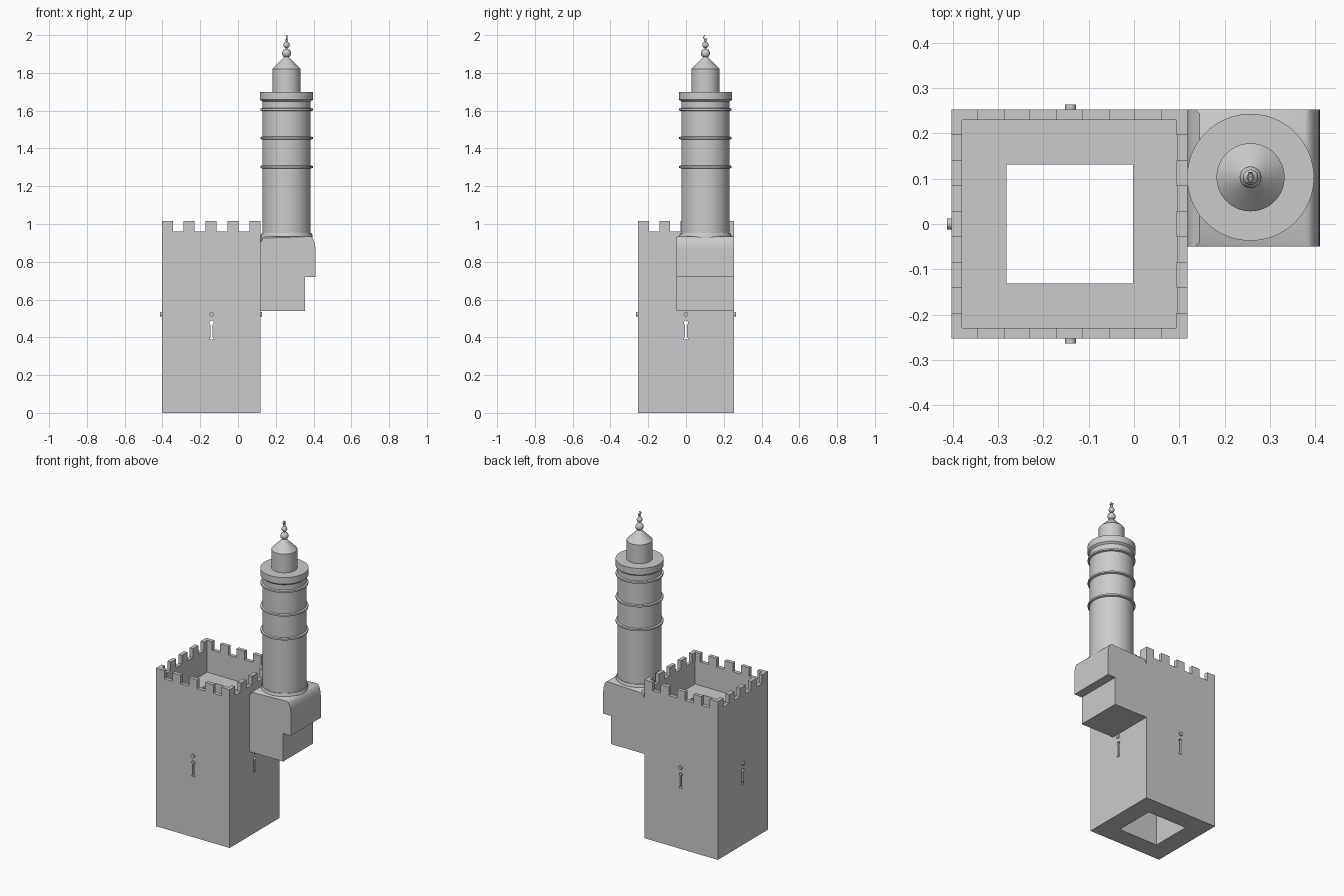
import bpy, bmesh
from math import sin, cos, pi

if "Cube" in bpy.data.objects:
    bpy.data.objects.remove(bpy.data.objects["Cube"])

X0, X1, Y = -0.403, 0.118, 0.253      # tower footprint
CX, CY = 0.257, 0.103                 # turret axis
MID = -0.14                           # slit position on front and back


def make(name, bm, smooth=False):
    bmesh.ops.recalc_face_normals(bm, faces=bm.faces[:])
    me = bpy.data.meshes.new(name)
    bm.to_mesh(me)
    bm.free()
    ob = bpy.data.objects.new(name, me)
    bpy.context.collection.objects.link(ob)
    bpy.ops.object.select_all(action='DESELECT')
    bpy.context.view_layer.objects.active = ob
    ob.select_set(True)
    if smooth:
        bpy.ops.object.shade_smooth_by_angle(angle=0.6)
    return ob


def box(bm, x0, x1, y0, y1, z0, z1):
    vs = bmesh.ops.create_cube(bm, size=1)['verts']
    for v in vs:
        v.co.x = x1 if v.co.x > 0 else x0
        v.co.y = y1 if v.co.y > 0 else y0
        v.co.z = z1 if v.co.z > 0 else z0


def prism(bm, pts, place, a, b):
    """Extrude a 2D outline from depth a to b; place maps (u, v, depth) to xyz."""
    lo, hi = ([bm.verts.new(place(u, v, d)) for u, v in pts] for d in (a, b))
    bm.faces.new(lo)
    bm.faces.new(hi[::-1])
    n = len(pts)
    for i in range(n):
        j = (i + 1) % n
        bm.faces.new((lo[i], lo[j], hi[j], hi[i]))


def lathe(name, profile, n=64):
    bm = bmesh.new()
    vs = [bm.verts.new((CX + r, CY, z)) for r, z in profile]
    es = [bm.edges.new(p) for p in zip(vs, vs[1:])]
    bmesh.ops.spin(bm, geom=vs + es, cent=(CX, CY, 0), axis=(0, 0, 1),
                   angle=2 * pi, steps=n, use_merge=False)
    bmesh.ops.remove_doubles(bm, verts=bm.verts[:], dist=1e-5)
    return make(name, bm, True)


def along_y(u, v, d): return (MID + u, d, v)
def along_x(u, v, d): return (d, u, v)
def circle(r, z, n=24): return [(r * cos(2 * pi * i / n), z + r * sin(2 * pi * i / n)) for i in range(n)]


# tower: nested rectangles from outer wall over the rim, down to the roof and shaft
bm = bmesh.new()
loops = []
for x0, x1, y, z in [(X0, X1, Y, 0), (X0, X1, Y, 0.96),
                     (X0 + 0.024, X1 - 0.022, Y - 0.024, 0.96),
                     (X0 + 0.024, X1 - 0.022, Y - 0.024, 0.81),
                     (-0.281, -0.002, 0.131, 0.81), (-0.281, -0.002, 0.131, 0)]:
    loops.append([bm.verts.new(c) for c in ((x0, -y, z), (x1, -y, z), (x1, y, z), (x0, y, z))])
for a, b in zip(loops, loops[1:] + loops[:1]):
    for i in range(4):
        j = (i + 1) % 4
        bm.faces.new((a[i], a[j], b[j], b[i]))
tower = make("tower", bm)

# arrow slits cut through all four walls
half = [(0.013, 0.388), (0.006, 0.402), (0.006, 0.468)]
half += [(0.012 * cos(t), 0.478 + 0.012 * sin(t)) for t in (-0.5, 0, 0.5, 1.0)]
slit = half + [(-u, v) for u, v in half[::-1]]
for place in (along_y, along_x):
    bm = bmesh.new()
    prism(bm, slit, place, -0.6, 0.6)
    cutter = make("slit_cutter", bm)
    cutter.hide_render = True
    mod = tower.modifiers.new("slits", 'BOOLEAN')
    mod.operation, mod.solver, mod.object = 'DIFFERENCE', 'EXACT', cutter
    bpy.context.view_layer.objects.active = tower
    bpy.ops.object.modifier_apply(modifier=mod.name)
    bpy.data.objects.remove(cutter)

# battlements: merlon, gap, merlon ... around the rim
bm = bmesh.new()
T, N = 0.024, 9
dx, dy = (X1 - X0) / N, 2 * Y / N
for i in range(0, N, 2):
    for y in (-Y, Y - T):
        box(bm, X0 + i * dx, X0 + (i + 1) * dx, y, y + T, 0.96, 1.015)
    # corner merlons stop at the front and back rows
    a = -Y + i * dy + (T if i == 0 else 0)
    b = -Y + (i + 1) * dy - (T if i == N - 1 else 0)
    for x in (X0, X1 - T):
        box(bm, x, x + T, a, b, 0.96, 1.015)
make("battlements", bm)

# round pegs above the slits
bm = bmesh.new()
for s in (-1, 1):
    prism(bm, circle(0.012, 0.522), along_y, s * (Y - 0.01), s * (Y + 0.011))
for a, b in ((X0 + 0.01, X0 - 0.009), (X1 - 0.01, X1 + 0.009)):
    prism(bm, circle(0.012, 0.522), along_x, a, b)
make("pegs", bm, True)

# stepped corbel carrying the turret, rounded at its outer shoulder
outline = [(X1, 0.54), (0.355, 0.54), (0.355, 0.72), (0.41, 0.72)]
outline += [(0.378 + 0.032 * cos(t * pi / 16), 0.86 + 0.075 * sin(t * pi / 16)) for t in range(9)]
outline += [(0.145, 0.935), (0.128, 0.92), (X1, 0.90)]
bm = bmesh.new()
prism(bm, outline, lambda u, v, d: (u, d, v), -0.05, Y)
# front and back top edges lean inward
top = [e for e in bm.edges if all(v.co.z > 0.934 for v in e.verts)
       and abs(e.verts[0].co.y - e.verts[1].co.y) < 1e-4]
bmesh.ops.bevel(bm, geom=top, offset=0.01, segments=1, affect='EDGES')
make("turret_corbel", bm, True)

# turret shaft with ring mouldings, collar, drum and conical roof
R, RR = 0.128, 0.139
prof = [(0, 0.90), (0.137, 0.90), (0.137, 0.942), (0.132, 0.952), (R, 0.952)]
for z in (1.302, 1.455, 1.606):
    prof += [(R, z - 0.008), (RR, z - 0.005), (RR, z + 0.005), (R, z + 0.008)]
prof += [(R, 1.648), (0.14, 1.658), (0.14, 1.70), (0.075, 1.70), (0.075, 1.82), (0.008, 1.888), (0, 1.888)]
lathe("turret", prof)


# finial of stacked balls on a thin rod
def ball(r, z, n=12):
    return [(r * sin(t * pi / n), z - r * cos(t * pi / n)) for t in range(1, n)]


lathe("finial", [(0, 1.87)] + ball(0.024, 1.904) + ball(0.017, 1.948)
      + ball(0.008, 1.972) + [(0, 1.981)], 24)

# crescent facing sideways
arc = [(-0.9 + t * (2 * pi - 1.6) / 16) for t in range(17)]
pts = [(0.012 * sin(a + pi * 0.78 + 0.0), 1.988 + 0.012 * cos(a + pi * 0.78)) for a in arc]
inner = [(CI * 0.72 + 0.002, 1.988 + (z - 1.988) * 0.72 + 0.002) for CI, z in pts[::-1]]
bm = bmesh.new()
prism(bm, pts + inner, lambda u, v, d: (CX + d, CY + u, v), -0.004, 0.004)
make("crescent", bm)
